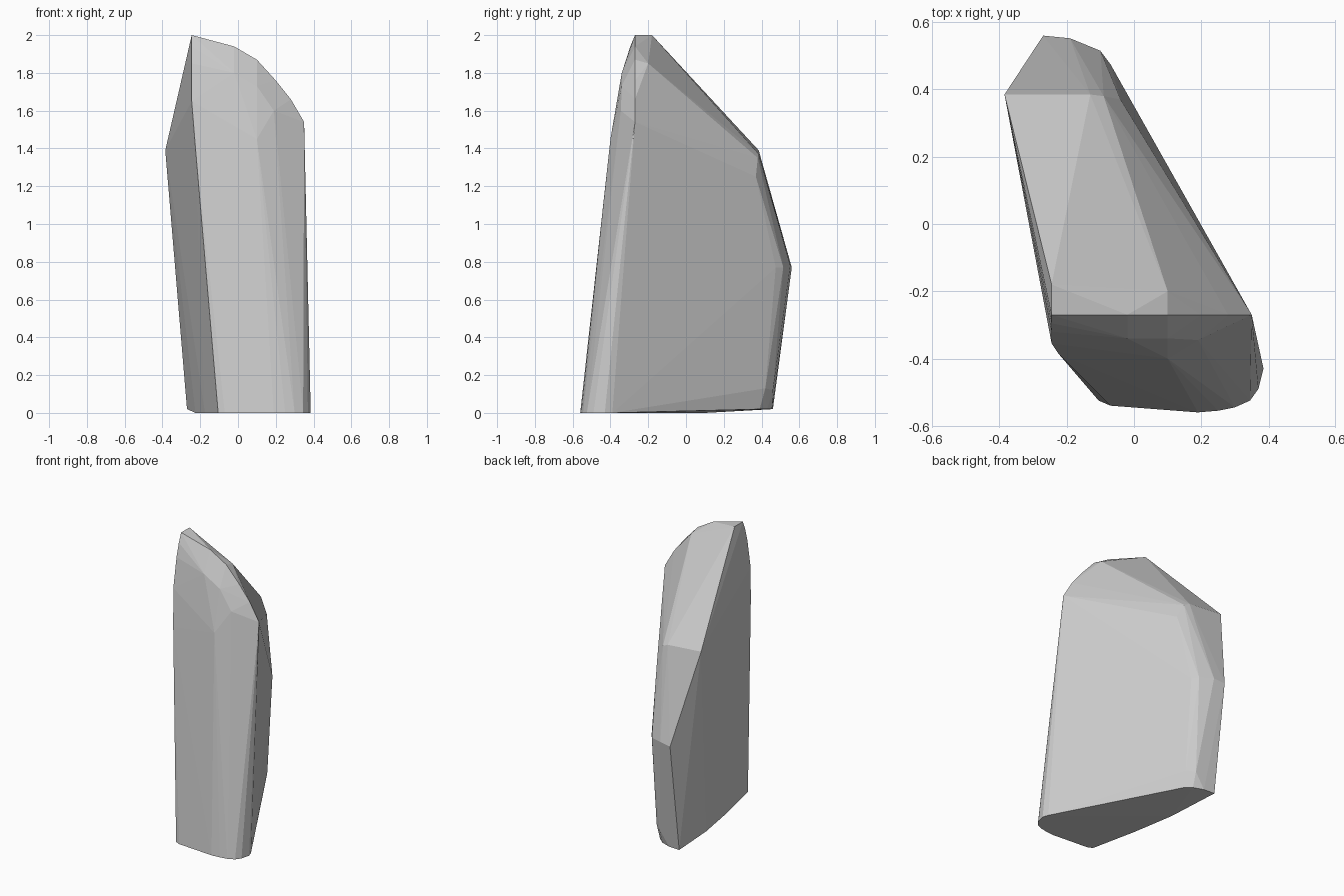
import bpy
import bmesh

default_cube = bpy.data.objects.get("Cube")
if default_cube:
    bpy.data.objects.remove(default_cube, do_unlink=True)


def make_material(name, colour):
    material = bpy.data.materials.new(name)
    material.use_nodes = True
    material.diffuse_color = colour
    material.node_tree.nodes["Principled BSDF"].inputs["Base Color"].default_value = colour
    return material


def hull_object(name, points, material):
    """Wrap a convex stone skin around a set of corner points."""
    bm = bmesh.new()
    for point in points:
        bm.verts.new(point)
    result = bmesh.ops.convex_hull(bm, input=bm.verts[:])
    inner = [v for v in result["geom_interior"] if isinstance(v, bmesh.types.BMVert)]
    bmesh.ops.delete(bm, geom=inner, context="VERTS")
    bmesh.ops.recalc_face_normals(bm, faces=bm.faces[:])
    mesh = bpy.data.meshes.new(name)
    bm.to_mesh(mesh)
    bm.free()
    mesh.materials.append(material)
    obj = bpy.data.objects.new(name, mesh)
    bpy.context.collection.objects.link(obj)
    return obj


# Foot: rounded outline on the ground, from the tapered right flank to the left corner
foot_outline = [(-.225, .1), (-.175, -.2), (-.105, -.525), (-.07, -.54), (.19, -.56),
                (.25, -.555), (.3, -.545), (.345, -.525), (.37, -.49), (.385, -.43),
                (.372, -.39)]
foot = [(x, y, 0) for x, y in foot_outline]

# Crest: arched ridge that falls towards the left shoulder
crest_profile = [(-.245, 2), (-.02, 1.94), (.1, 1.87), (.2, 1.76), (.28, 1.66), (.35, 1.54)]
crest = [(x, -.27, z) for x, z in crest_profile]
crest += [(-.245, -.18, 2), (.1, -.2, 1.85)]

# Brow: softened edge between the crest and the front face
brow = [(-.245, -.295, 1.94), (-.245, -.32, 1.85), (-.245, -.355, 1.65), (-.225, -.385, 1.4),
        (-.02, -.34, 1.8), (.1, -.34, 1.73), (.19, -.345, 1.6),
        (.29, -.33, 1.35), (.1, -.4, 1.45)]

# Back: slanted shoulder, bulging spine and heel, each rounded on the left
shoulder = [(-.385, .385, 1.39), (-.13, .385, 1.37), (-.09, .38, 1.35), (-.04, .37, 1.25)]
spine = [(-.27, .56, .77), (-.19, .552, .78), (-.1, .515, .77), (-.07, .475, .77)]
heel = [(-.27, .46, .02), (-.19, .455, .02), (-.12, .43, .02), (-.075, .39, .02),
        (-.12, .46, .12), (-.07, .42, .13)]

stone = make_material("grey stone", (0.6, 0.6, 0.6, 1))
hull_object("standing_stone", foot + crest + brow + shoulder + spine + heel, stone)
